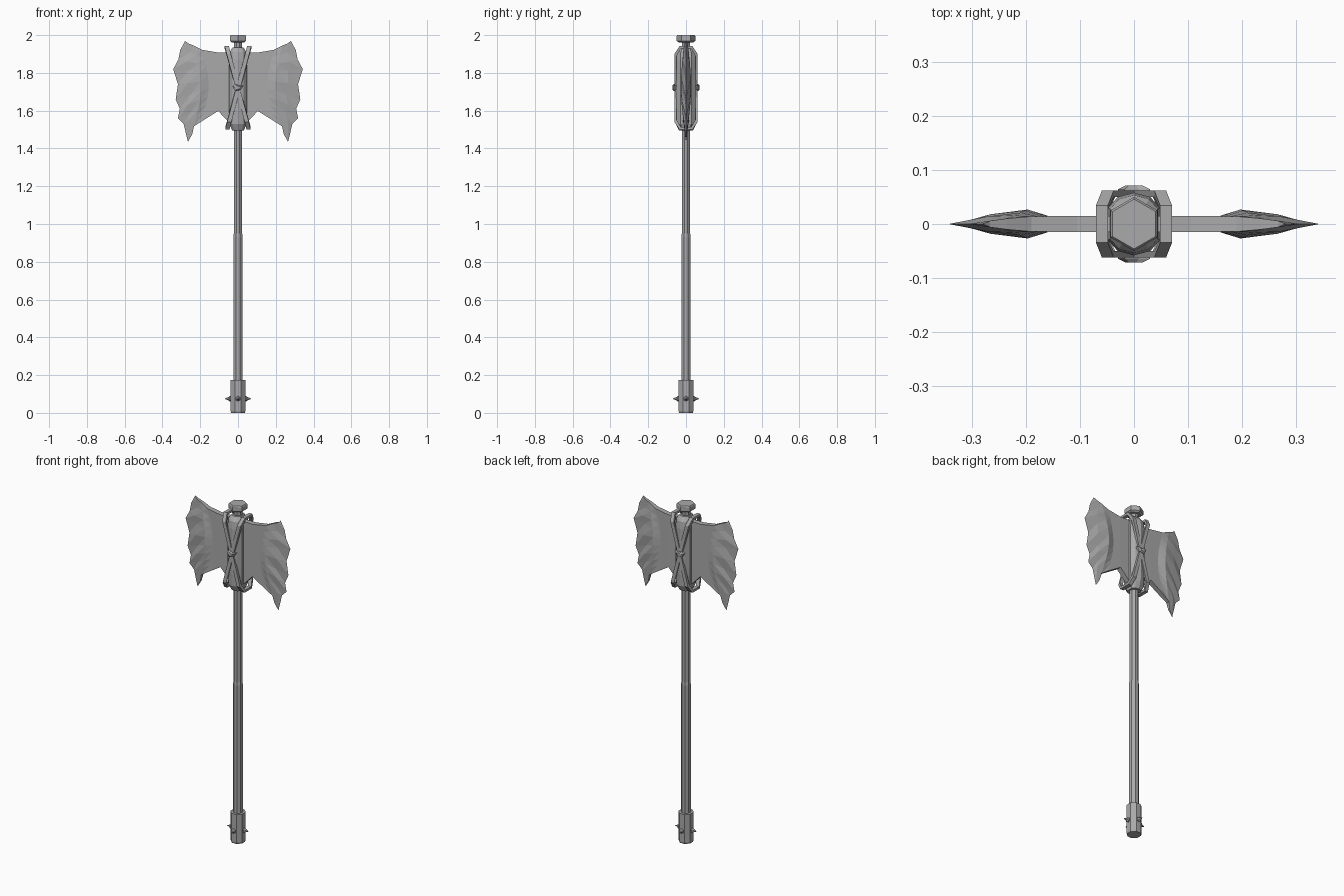
import bpy, bmesh
from math import sin, cos, pi
from mathutils import Vector, Matrix

cube = bpy.data.objects.get("Cube")
if cube:
    bpy.data.objects.remove(cube, do_unlink=True)

metal = bpy.data.materials.new("plain grey")
metal.use_nodes = True
GREY = (0.4, 0.4, 0.4, 1)
metal.diffuse_color = GREY
metal.node_tree.nodes["Principled BSDF"].inputs["Base Color"].default_value = GREY


def finish(name, bm):
    bmesh.ops.recalc_face_normals(bm, faces=bm.faces)
    mesh = bpy.data.meshes.new(name)
    bm.to_mesh(mesh)
    bm.free()
    mesh.materials.append(metal)
    obj = bpy.data.objects.new(name, mesh)
    bpy.context.collection.objects.link(obj)
    return obj


def loft(name, rings, closed=False):
    """Skin a list of equal point rings; cap the ends or join them."""
    bm = bmesh.new()
    rows = [[bm.verts.new(p) for p in ring] for ring in rings]
    n = len(rows[0])
    pairs = list(zip(rows, rows[1:]))
    if closed:
        pairs.append((rows[-1], rows[0]))
    else:
        bm.faces.new(rows[0])
        bm.faces.new(rows[-1])
    for a, b in pairs:
        for i in range(n):
            j = (i + 1) % n
            bm.faces.new((a[i], a[j], b[j], b[i]))
    return finish(name, bm)


def lathe(name, sides, profile, turn=0.0, matrix=Matrix()):
    rings = []
    for r, z in profile:
        angles = [turn + 2 * pi * i / sides for i in range(sides)]
        rings.append([matrix @ Vector((r * cos(a), r * sin(a), z)) for a in angles])
    return loft(name, rings)


# Shaft, pommel and top cap
lathe("shaft", 8, [(.027, .1), (.027, .93), (.024, .95), (.024, 1.97)], pi / 8)
lathe("pommel", 8, [(.039, 0), (.042, .01), (.042, .175)], pi / 8)
lathe("top_cap", 6, [(.04, 1.962), (.05, 1.97), (.05, 1.995), (.046, 2)], pi / 2)

# Four spikes around the pommel
for i, side in enumerate(("left", "back", "right", "front")):
    spin = Matrix.Translation((0, 0, .075)) @ Matrix.Rotation(i * pi / 2, 4, "Z") @ Matrix.Rotation(pi / 2, 4, "Y")
    lathe("spike_" + side, 6, [(.012, .03), (.014, .044), (.009, .05), (.001, .07)], 0, spin)

# Socket block with tapered ends, ridged front and back
core = []
for k, z in ((.65, 1.495), (.95, 1.53), (1, 1.6), (1, 1.87), (.92, 1.91), (.6, 1.935)):
    half = [(.048, -.03), (.03, -.05), (0, -.058), (-.03, -.05), (-.048, -.03)]
    core.append([(x * k, y * k, z) for x, y in half] + [(-x * k, -y * k, z) for x, y in half])
loft("socket", core)

# Two slanted straps crossing over the socket
loop = [(-.062, 1.54), (-.062, 1.9), (-.034, 1.942), (.034, 1.942),
        (.062, 1.9), (.062, 1.54), (.034, 1.5), (-.034, 1.5)]
for side, s in (("left", 1), ("right", -1)):
    rings = []
    for y, z in loop:
        x = s * .262 * (z - 1.715)
        y_in, z_in = y * .8, 1.72 + (z - 1.72) * .94
        rings.append([(x - .011, y, z), (x + .011, y, z),
                      (x + .011, y_in, z_in), (x - .011, y_in, z_in)])
    loft("strap_" + side, rings, closed=True)

# Knots where the straps cross
for side, s in (("front", -1), ("back", 1)):
    rings = []
    for w, h, y in ((.03, .02, .05), (.03, .02, .064), (.016, .012, .071)):
        rings.append([(x * w, s * y, 1.722 + z * h) for x, z in
                      ((1, .6), (.3, .5), (-.6, 1), (-1, .3), (-.5, -.9), (.5, -.6))])
    loft("knot_" + side, rings)

# Ragged blades: thin plate, raised ridge, then a bevel down to the edge
EDGE = [(.28, 1.97), (.306, 1.92), (.316, 1.87), (.343, 1.82), (.318, 1.74),
        (.33, 1.66), (.308, 1.61), (.318, 1.56), (.288, 1.53), (.265, 1.435)]


def blade(name, s):
    bm = bmesh.new()
    sheets = {1: [], -1: []}
    for i, (ex, ez) in enumerate(EDGE):
        t = i / (len(EDGE) - 1)
        b = sin(pi * t)
        wave = .008 * (-1) ** i
        row = [(.03, .015, 1.91 - .39 * t),
               (.105, .015, 1.908 - .31 * t),
               (.19 - .035 * b, .014, 1.922 - .377 * t),
               (.236 - .04 * b, .01 + .017 * b, 1.945 - .43 * t)]
        rx, _, rz = row[-1]
        row.append(((rx + ex) / 2 + wave, .006 + .009 * b + wave * b * .4, (rz + ez) / 2))
        tip = bm.verts.new((s * ex, 0, ez))
        for f in sheets:
            sheets[f].append([bm.verts.new((s * x, f * y, z)) for x, y, z in row] + [tip])
    for grid in sheets.values():
        for a, c in zip(grid, grid[1:]):
            for j in range(len(a) - 1):
                bm.faces.new((a[j], a[j + 1], c[j + 1]))
                bm.faces.new((a[j], c[j + 1], c[j]))
    # Close the top and bottom rims
    for i in (0, -1):
        front, back = sheets[-1][i], sheets[1][i]
        for j in range(len(front) - 1):
            quad = dict.fromkeys((front[j], front[j + 1], back[j + 1], back[j]))
            bm.faces.new(list(quad))
    # Close the hidden root inside the socket
    bm.faces.new([r[0] for r in sheets[1]] + [r[0] for r in reversed(sheets[-1])])
    return finish(name, bm)


blade("blade_left", 1)
blade("blade_right", -1)
